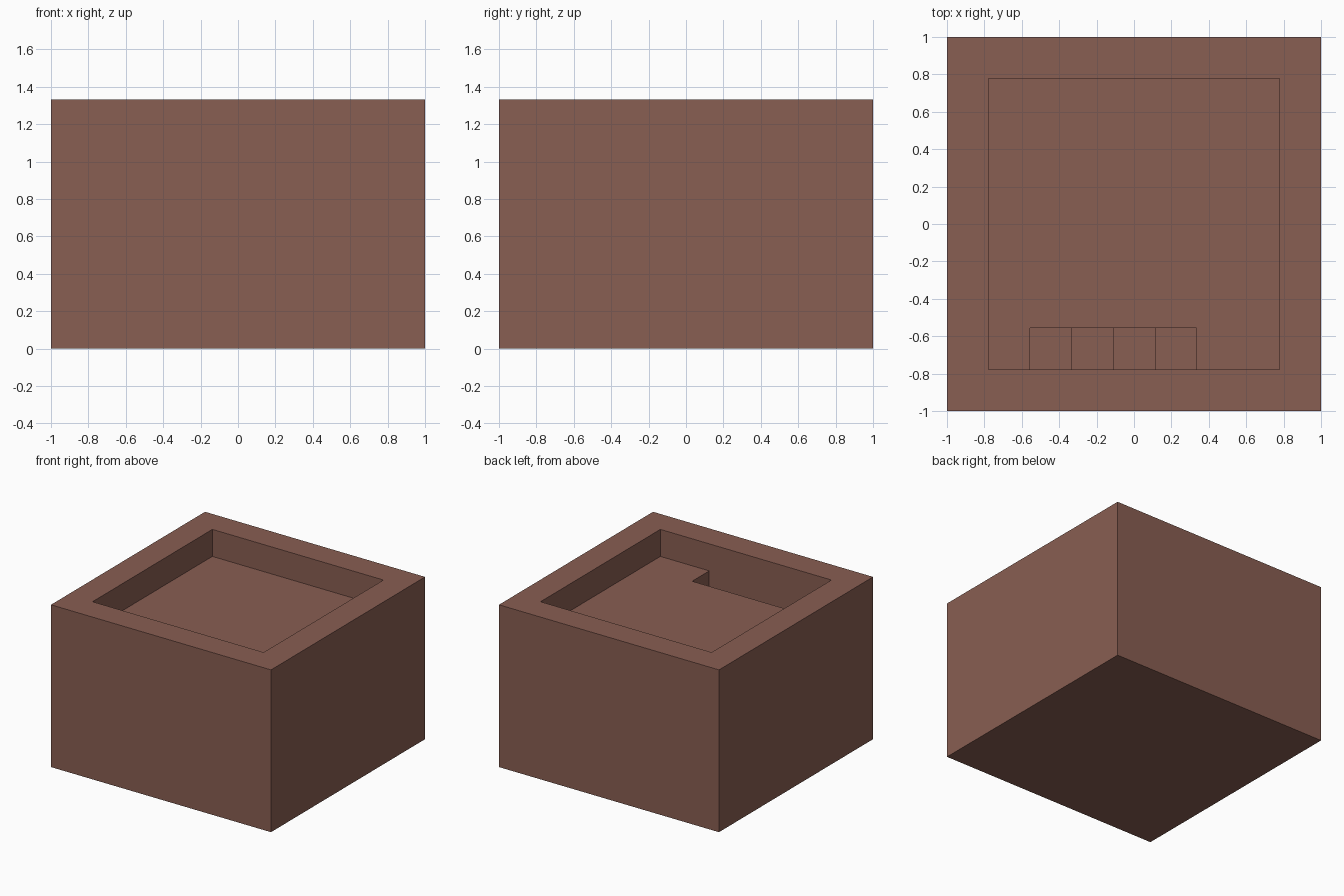
import bpy
import bmesh

if "Cube" in bpy.data.objects:
    bpy.data.objects.remove(bpy.data.objects["Cube"], do_unlink=True)

U = 2 / 9            # one building unit: the block is 9 x 9 x 6 units
FLOOR = 5 * U        # sunken terrace level
WALL = 3.5 * U       # inner face of the parapet

brown = bpy.data.materials.new("clay_brown")
brown.use_nodes = True
color = (0.25, 0.112, 0.085, 1)
brown.diffuse_color = color
brown.node_tree.nodes["Principled BSDF"].inputs["Base Color"].default_value = color


def prism(name, profile, y0, y1):
    """Extrude an x-z profile from y0 to y1 into a closed solid."""
    bm = bmesh.new()
    face = bm.faces.new([bm.verts.new((x, y0, z)) for x, z in profile])
    new = bmesh.ops.extrude_face_region(bm, geom=[face])["geom"]
    moved = [v for v in new if isinstance(v, bmesh.types.BMVert)]
    bmesh.ops.translate(bm, verts=moved, vec=(0, y1 - y0, 0))
    bmesh.ops.recalc_face_normals(bm, faces=bm.faces)
    mesh = bpy.data.meshes.new(name)
    bm.to_mesh(mesh)
    bm.free()
    mesh.materials.append(brown)
    obj = bpy.data.objects.new(name, mesh)
    bpy.context.collection.objects.link(obj)
    return obj


def rect(half, z0, z1):
    return [(-half, z0), (half, z0), (half, z1), (-half, z1)]


def carve(target, cutter):
    mod = target.modifiers.new(cutter.name, "BOOLEAN")
    mod.operation = "DIFFERENCE"
    mod.solver = "EXACT"
    mod.object = cutter
    bpy.context.view_layer.objects.active = target
    bpy.ops.object.modifier_apply(modifier=mod.name)
    bpy.data.objects.remove(cutter, do_unlink=True)


# Solid block with a recessed terrace
block = prism("walled_block", rect(1, 0, 6 * U), -1, 1)
carve(block, prism("terrace_cutter", rect(WALL, FLOOR, 7 * U), -WALL, WALL))

# Stairwell along the front wall: four treads climbing towards +x
stairs = [(1.5 * U, FLOOR + U / 2), (-2.5 * U, FLOOR + U / 2)]
for i in range(4):
    x, z = (i - 2.5) * U, (i + 1) * U
    stairs += [(x, z), (x + U, z)]
carve(block, prism("stairwell_cutter", stairs, -WALL, -WALL + U))
